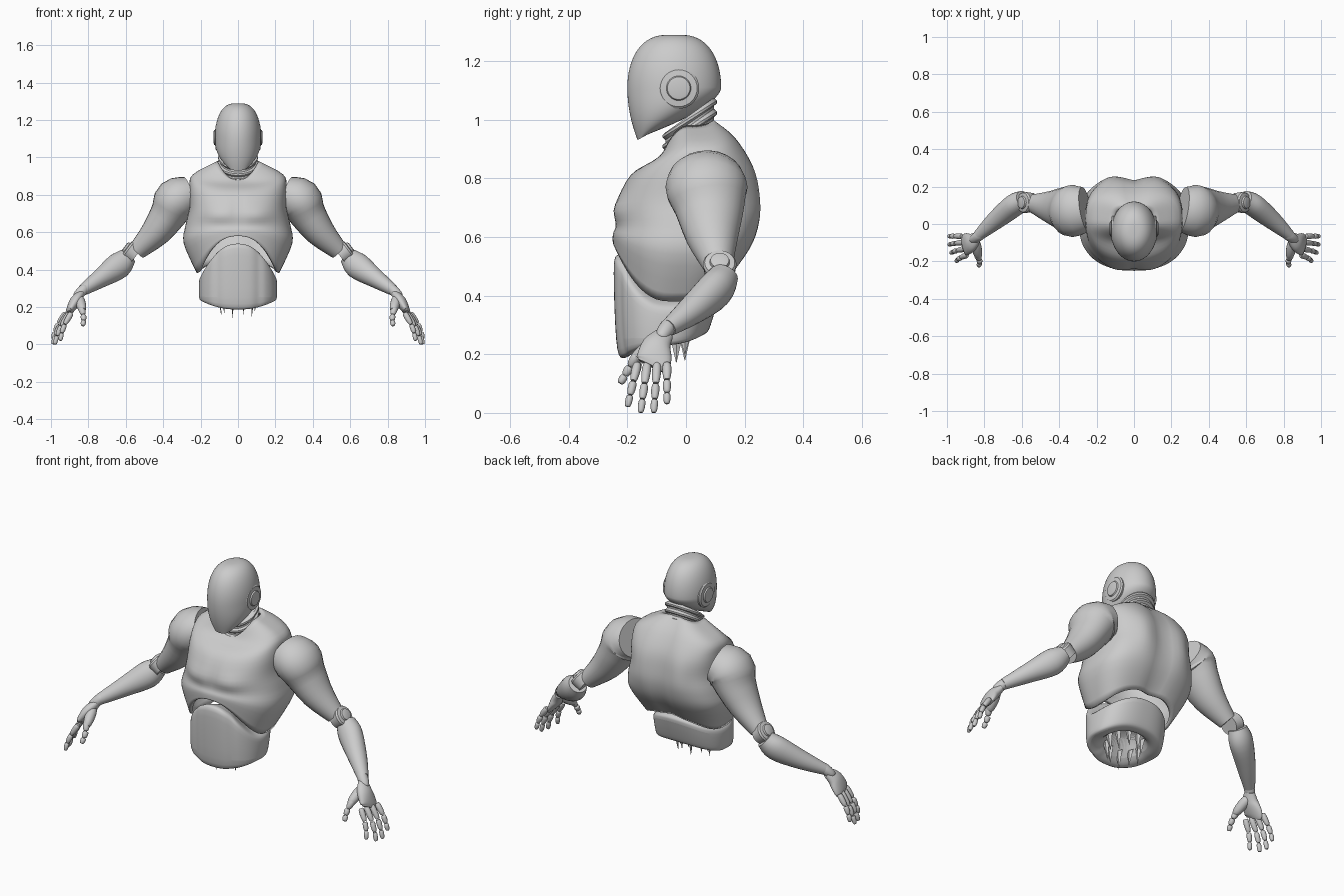
import bpy
from math import sin, cos, pi, radians, exp, copysign
from mathutils import Vector

if "Cube" in bpy.data.objects:
    bpy.data.objects.remove(bpy.data.objects["Cube"], do_unlink=True)

shade = 0.6
grey = bpy.data.materials.new("plain_grey")
grey.use_nodes = True
grey.diffuse_color = (shade, shade, shade, 1)
grey.node_tree.nodes["Principled BSDF"].inputs["Base Color"].default_value = (shade, shade, shade, 1)


def skin(name, rings, capped=True, mirror=False, subsurf=0, thickness=0, angle=45):
    """Join rings of points into one smooth object."""
    count = len(rings[0])
    verts = [point for ring in rings for point in ring]
    faces = []
    for i in range(len(rings) - 1):
        for j in range(count):
            k = (j + 1) % count
            faces.append((i * count + j, i * count + k, (i + 1) * count + k, (i + 1) * count + j))
    if capped:
        faces.append(tuple(reversed(range(count))))
        faces.append(tuple(range(len(verts) - count, len(verts))))
    mesh = bpy.data.meshes.new(name)
    mesh.from_pydata(verts, [], faces)
    mesh.materials.append(grey)
    obj = bpy.data.objects.new(name, mesh)
    bpy.context.collection.objects.link(obj)
    bpy.ops.object.select_all(action='DESELECT')
    obj.select_set(True)
    bpy.context.view_layer.objects.active = obj
    bpy.ops.object.shade_smooth_by_angle(angle=radians(angle))
    if thickness:
        shell = obj.modifiers.new("shell", 'SOLIDIFY')
        shell.thickness = thickness
        shell.offset = -1
    if subsurf:
        rounding = obj.modifiers.new("rounding", 'SUBSURF')
        rounding.levels = rounding.render_levels = subsurf
    if mirror:
        obj.modifiers.new("mirror", 'MIRROR')


def flowing(rows, steps=4):
    """Fill in rows along a smooth spline through the given ones."""
    result = []
    for i in range(len(rows) - 1):
        before, a, b, after = rows[max(i - 1, 0)], rows[i], rows[i + 1], rows[min(i + 2, len(rows) - 1)]
        for step in range(steps):
            t = step / steps
            result.append(tuple(
                q + t / 2 * (r - p + t * (2 * p - 5 * q + 4 * r - s + t * (3 * (q - r) + s - p)))
                for p, q, r, s in zip(before, a, b, after)))
    return result + [rows[-1]]


def loft(name, rows, power=1, n_front=2, n_back=2, shape=None, seg=64, **options):
    """Each row: front y, front z, back y, back z, side z, half width."""
    rings = []
    for front, front_z, back, back_z, side_z, width in rows:
        ring = []
        for k in range(seg):
            s, c = sin(2 * pi * k / seg), cos(2 * pi * k / seg)
            corner = 2 / (n_front if c > 0 else n_back)
            x = width * copysign(abs(s) ** corner, s)
            y = (front + back) / 2 - (back - front) / 2 * copysign(abs(c) ** corner, c)
            z = side_z + ((front_z if c > 0 else back_z) - side_z) * abs(c) ** power
            ring.append(shape(x, y, z) if shape else (x, y, z))
        rings.append(ring)
    skin(name, rings, **options)


def limb(name, rows, seg=24, mirror=True, **options):
    """Tube; each row: x, y, z, radius along y, radius across."""
    rings = []
    for i, row in enumerate(rows):
        centre = Vector(row[:3])
        along = (Vector(rows[min(i + 1, len(rows) - 1)][:3]) - Vector(rows[max(i - 1, 0)][:3])).normalized()
        depth = Vector((0, 1, 0))
        depth = (depth - along * depth.dot(along)).normalized()
        across = along.cross(depth)
        turns = [2 * pi * k / seg for k in range(seg)]
        rings.append([centre + depth * row[3] * cos(a) + across * row[4] * sin(a) for a in turns])
    skin(name, rings, mirror=mirror, **options)


def link(name, start, end, radius, ends=9):
    """Round-ended, slightly tapered piece between two points."""
    rows = []
    for k in range(1, ends):
        a = pi * k / ends
        f = (1 - cos(a)) / 2
        r = radius * sin(a) ** 0.4 * (1 - f / 5)
        rows.append((*Vector(start).lerp(Vector(end), f), r, r))
    limb(name, rows, seg=16, angle=60)


def disc(name, centre, axis, radius, depth):
    """Joint cover with a raised middle button."""
    rows = []
    for along, size in ((-1, 0.9), (0.6, 1), (0.9, 0.9), (1, 0.6), (1.3, 0.55), (1.4, 0.4)):
        spot = Vector(centre) + Vector(axis) * depth * along
        rows.append((*spot, radius * size, radius * size))
    limb(name, rows, seg=32, angle=30)


# Head: rounded crown, lower half drawn forward to the chin
head_rows = []
for k in range(16, 0, -1):
    s = k / 16
    front_z, back_z = 1.11 - 0.18 * s, 1.11 - 0.16 * s ** 1.3
    head_rows.append((-0.2 + 0.035 * s * s, front_z, 0.12 - 0.25 * s ** 2.2, back_z,
                      (front_z + back_z) / 2, 0.123 * (1 - 0.65 * s ** 3)))
for k in range(16):
    a = pi / 2 * k / 16
    z, size = 1.11 + 0.18 * sin(a), cos(a) ** 0.7
    head_rows.append((-0.04 - 0.16 * size, z, -0.04 + 0.16 * size, z, z, 0.123 * size))
loft("head", head_rows)
disc("ear_discs", (0.1, -0.025, 1.107), (1, 0, 0), 0.07, 0.022)

# Neck: three slanted collars, each with a small bulge
neck_rows = []
for collar in range(3):
    for step, bulge in enumerate((0, 0.01, 0.01, 0)):
        rise = collar + step / 4
        front_z, back_z = 0.86 + rise * 0.035, 0.97 + rise * 0.038
        neck_rows.append((-0.07 - bulge, front_z, 0.095 + bulge, back_z,
                          (front_z + back_z) / 2, 0.096 + bulge))
loft("neck", neck_rows, angle=30)


def bump(value, middle, spread):
    return exp(-((value - middle) / spread) ** 2)


# Chest shell: spine groove, shoulder blades, breast muscles and breastbone
def chest_shape(x, y, z):
    if y > 0.05:
        fade = min(1, (y - 0.05) * 10)
        y += fade * (0.01 * bump(abs(x), 0.13, 0.05) * bump(z, 0.74, 0.12) - 0.02 * bump(x, 0, 0.05))
    elif y < -0.1:
        y += 0.008 * bump(x, 0, 0.02) * bump(z, 0.72, 0.08)
        y -= 0.012 * bump(abs(x), 0.11, 0.07) * bump(z, 0.69, 0.04)
    return x, y, z


loft("chest", flowing([
    (-0.25, 0.58, 0.14, 0.45, 0.38, 0.22),
    (-0.25, 0.61, 0.22, 0.56, 0.54, 0.29),
    (-0.24, 0.64, 0.25, 0.65, 0.64, 0.28),
    (-0.24, 0.71, 0.25, 0.74, 0.73, 0.26),
    (-0.19, 0.81, 0.23, 0.84, 0.84, 0.26),
    (-0.11, 0.86, 0.17, 0.94, 0.91, 0.24),
    (-0.08, 0.88, 0.1, 1, 0.98, 0.11)]),
    power=2, n_front=2.3, n_back=2.9, shape=chest_shape, capped=False, thickness=0.02)


# Abdomen: hollow underside, arched top, shallow grooves beside the middle panel
def belly_shape(x, y, z):
    groove = bump(abs(x), 0.11, 0.02) if y < -0.17 else 0
    return x, y + 0.007 * groove, z


loft("abdomen", [
    (-0.13, 0.34, 0, 0.36, 0.35, 0.08),
    (-0.17, 0.2, 0.01, 0.25, 0.23, 0.12),
    (-0.22, 0.18, 0.07, 0.27, 0.23, 0.2),
    (-0.24, 0.2, 0.08, 0.28, 0.24, 0.21),
    (-0.25, 0.53, 0.12, 0.42, 0.35, 0.21),
    (-0.24, 0.55, 0.11, 0.43, 0.37, 0.2),
    (-0.1, 0.5, 0, 0.45, 0.43, 0.05)],
    power=2, n_front=2.3, n_back=2.3, shape=belly_shape, subsurf=2)

# Torn spikes around the hollow
spikes = 10
for i in range(spikes):
    a = 2 * pi * (i + 0.5) / spikes
    x, y, z = 0.1 * sin(a), -0.08 - 0.08 * cos(a), 0.23 - 0.02 * cos(a)
    tip = z - 0.05 - 0.02 * (i % 2)
    limb("spike", [(x, y, z + 0.04, 0.026, 0.008), (x * 0.9, y, tip, 0.001, 0.001)],
         seg=4, mirror=False, angle=20)

# Arms
limb("upper_arms", flowing([
    (0.26, 0.08, 0.8, 0.12, 0.1),
    (0.33, 0.07, 0.77, 0.14, 0.12),
    (0.37, 0.08, 0.7, 0.12, 0.1),
    (0.44, 0.09, 0.6, 0.09, 0.08),
    (0.54, 0.11, 0.5, 0.05, 0.05)], steps=3))
disc("elbow_discs", (0.57, 0.115, 0.495), (0.8, 0, 0.6), 0.057, 0.033)
limb("forearms", flowing([
    (0.59, 0.13, 0.47, 0.05, 0.05),
    (0.64, 0.1, 0.42, 0.06, 0.07),
    (0.74, 0.02, 0.35, 0.05, 0.05),
    (0.83, -0.06, 0.29, 0.03, 0.03)]))

# Hands
link("wrists", (0.81, -0.05, 0.31), (0.87, -0.09, 0.25), 0.031)
limb("palms", flowing([
    (0.84, -0.07, 0.27, 0.03, 0.02),
    (0.87, -0.1, 0.23, 0.05, 0.03),
    (0.9, -0.11, 0.18, 0.06, 0.02),
    (0.91, -0.12, 0.16, 0.05, 0.01)]))


def finger(name, base, tip, radius, bend):
    def joint(f):
        return Vector(base).lerp(Vector(tip), f) + Vector((bend * sin(pi * f), 0, 0))
    stops = (0, 0.42, 0.73, 1)
    for part, label in enumerate(("base", "middle", "tip")):
        link(name + "_" + label, joint(stops[part]), joint(stops[part + 1]), radius * (1 - part / 10))


tips = {"index": (0.95, 0.02), "middle": (0.98, 0), "ring": (0.99, 0), "little": (0.99, 0.03)}
for i, (label, (x, z)) in enumerate(tips.items()):
    finger(label + "_finger", (0.89 + i / 100, -0.165 + i / 30, 0.17), (x, -0.2 + i * 0.045, z), 0.017, 0.012)
link("thumb_pads", (0.85, -0.09, 0.25), (0.83, -0.18, 0.18), 0.03)
finger("thumb", (0.84, -0.165, 0.2), (0.83, -0.225, 0.1), 0.019, -0.01)
